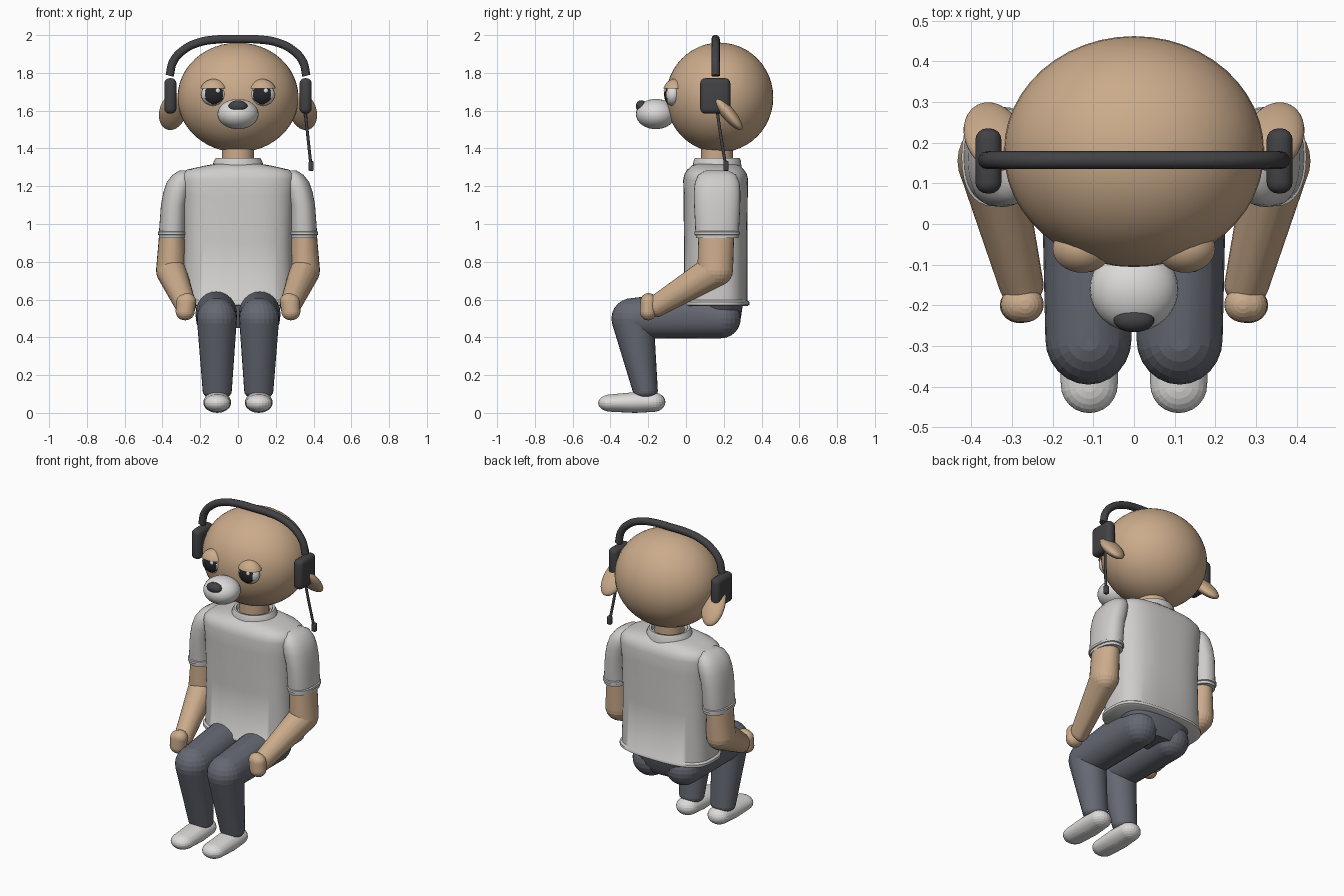
import bpy, bmesh, math
from mathutils import Matrix, Vector

if "Cube" in bpy.data.objects:
    bpy.data.objects.remove(bpy.data.objects["Cube"])


def material(name, rgb):
    m = bpy.data.materials.new(name)
    m.diffuse_color = (*rgb, 1)
    m.use_nodes = True
    m.node_tree.nodes["Principled BSDF"].inputs["Base Color"].default_value = m.diffuse_color
    return m


TAN = material("tan_skin", (0.60, 0.41, 0.26))
SHIRT = material("shirt_grey", (0.62, 0.61, 0.60))
WHITE = material("off_white", (0.72, 0.71, 0.70))
PANTS = material("slate_trousers", (0.13, 0.14, 0.17))
DARK = material("charcoal", (0.055, 0.055, 0.06))
BLACK = material("pupil_black", (0.02, 0.02, 0.022))


def finish(name, bm, *mats, angle=40):
    bmesh.ops.recalc_face_normals(bm, faces=bm.faces)
    me = bpy.data.meshes.new(name)
    bm.to_mesh(me)
    bm.free()
    for m in mats:
        me.materials.append(m)
    me.shade_smooth()
    me.set_sharp_from_angle(angle=math.radians(angle))
    ob = bpy.data.objects.new(name, me)
    bpy.context.collection.objects.link(ob)
    return ob


def add_ball(bm, loc, radii, rot=None, seg=24):
    mat = Matrix.Translation(loc) @ (rot or Matrix()) @ Matrix.Diagonal((*radii, 1))
    return bmesh.ops.create_uvsphere(bm, u_segments=seg, v_segments=seg // 2,
                                     radius=1, matrix=mat)["verts"]


def ball(name, loc, radii, mat, rot=None, seg=32):
    bm = bmesh.new()
    add_ball(bm, loc, radii, rot, seg)
    return finish(name, bm, mat)


def hull(name, balls, mat):
    """Skin stretched over several balls: (centre, radii)."""
    bm = bmesh.new()
    for loc, r in balls:
        add_ball(bm, loc, r if isinstance(r, tuple) else (r, r, r))
    res = bmesh.ops.convex_hull(bm, input=bm.verts)
    junk = {v for v in res["geom_interior"] if isinstance(v, bmesh.types.BMVert)}
    bmesh.ops.delete(bm, geom=list(junk), context="VERTS")
    loose = [v for v in bm.verts if not v.link_faces]
    bmesh.ops.delete(bm, geom=loose, context="VERTS")
    return finish(name, bm, mat, angle=60)


def loft(name, rings, mat, power=2.0, n=40, angle=50):
    """Stack of level rings (x, y, z, half width, half depth)."""
    bm = bmesh.new()
    loops = []
    for x, y, z, hx, hy in rings:
        loop = []
        for i in range(n):
            a = 2 * math.pi * i / n
            c, s = math.cos(a), math.sin(a)
            px = math.copysign(abs(c) ** (2 / power), c) * hx
            py = math.copysign(abs(s) ** (2 / power), s) * hy
            loop.append(bm.verts.new((x + px, y + py, z)))
        loops.append(loop)
    for a, b in zip(loops, loops[1:]):
        for i in range(n):
            j = (i + 1) % n
            bm.faces.new((a[i], a[j], b[j], b[i]))
    bm.faces.new(loops[0])
    bm.faces.new(loops[-1])
    return finish(name, bm, mat, angle=angle)


def rounded_box(name, loc, half, bevel, mat):
    bm = bmesh.new()
    bmesh.ops.create_cube(bm, size=2, matrix=Matrix.Translation(loc) @ Matrix.Diagonal((*half, 1)))
    bmesh.ops.bevel(bm, geom=bm.edges[:], offset=bevel, segments=4, profile=0.5, affect="EDGES")
    return finish(name, bm, mat)


def tube(name, pts, radius, mat):
    cu = bpy.data.curves.new(name, "CURVE")
    cu.dimensions = "3D"
    cu.bevel_depth = radius
    cu.bevel_resolution = 4
    cu.use_fill_caps = True
    sp = cu.splines.new("BEZIER")
    sp.bezier_points.add(len(pts) - 1)
    for p, co in zip(sp.bezier_points, pts):
        p.co = co
        p.handle_left_type = p.handle_right_type = "AUTO"
    cu.materials.append(mat)
    ob = bpy.data.objects.new(name, cu)
    bpy.context.collection.objects.link(ob)


# Head, muzzle, nose, neck
ball("head", (0, 0.178, 1.67), (0.32, 0.284, 0.29), TAN, seg=48)
ball("muzzle", (0, -0.16, 1.582), (0.109, 0.105, 0.08), WHITE)
ball("nose", (0, -0.236, 1.624), (0.05, 0.03, 0.031), DARK)
loft("neck", [(0, 0.165, 1.28, 0.085, 0.085), (0, 0.165, 1.45, 0.085, 0.085)], TAN)

# Shirt body and collar
Y = 0.157
loft("shirt_body", [
    (0, Y, 0.565, 0.295, 0.168), (0, Y, 0.572, 0.306, 0.178), (0, Y, 0.588, 0.306, 0.178),
    (0, Y, 0.597, 0.294, 0.168), (0, Y, 0.9, 0.285, 0.168), (0, Y, 1.15, 0.295, 0.17),
    (0, Y, 1.235, 0.305, 0.172), (0, Y, 1.265, 0.3, 0.165), (0, Y, 1.288, 0.27, 0.15),
    (0, Y, 1.31, 0.17, 0.125), (0, Y, 1.318, 0.12, 0.1)], SHIRT, power=2.9, n=56)
loft("collar", [(0, 0.165, 1.295, 0.14, 0.13), (0, 0.165, 1.335, 0.127, 0.125),
                (0, 0.165, 1.349, 0.118, 0.118), (0, 0.165, 1.347, 0.105, 0.105),
                (0, 0.165, 1.325, 0.096, 0.096)], SHIRT)

# Hips under the shirt
loft("hips", [(0, 0.18, 0.45, 0.12, 0.08), (0, 0.18, 0.5, 0.19, 0.11),
              (0, 0.18, 0.6, 0.235, 0.125)], PANTS, power=2.5)

for s, side in ((-1, "left"), (1, "right")):
    # Eye: white ball with a dark disc chosen by distance from its centre
    ex, ez = s * 0.127, 1.685
    bm = bmesh.new()
    add_ball(bm, (ex, -0.07, ez), (0.068, 0.06, 0.046), Matrix.Rotation(math.pi / 2, 4, "X"), 48)
    for v in bm.verts:
        v.co.y = -0.07 + (v.co.y + 0.07)
    for f in bm.faces:
        c = f.calc_center_median()
        if c.y < -0.07 and math.hypot(c.x - ex, c.z - ez) < 0.05:
            f.material_index = 1
    finish(side + "_eye", bm, WHITE, BLACK)
    ball(side + "_eye_glint", (ex + 0.02, -0.110, ez + 0.02), (0.013, 0.008, 0.013), WHITE, seg=16)

    # Drooping eyelid: upper slice of a larger ball
    bm = bmesh.new()
    add_ball(bm, (ex, -0.06, 1.69), (0.078, 0.064, 0.078), seg=32)
    cut = bmesh.ops.bisect_plane(bm, geom=bm.verts[:] + bm.edges[:] + bm.faces[:],
                                 plane_co=(ex, 0, 1.717), plane_no=(0, 0, -1), clear_outer=True)
    edges = [e for e in cut["geom_cut"] if isinstance(e, bmesh.types.BMEdge)]
    bmesh.ops.edgeloop_fill(bm, edges=edges)
    finish(side + "_eyelid", bm, TAN)

    # Floppy ear, swept back and down
    rot = Matrix.Rotation(math.radians(40), 4, "X") @ Matrix.Rotation(s * math.radians(-10), 4, "Y")
    ball(side + "_ear", (s * 0.345, 0.215, 1.595), (0.072, 0.036, 0.125), TAN, rot)

    # Headset cup
    rounded_box(side + "_ear_cup", (s * 0.358, 0.155, 1.678), (0.032, 0.08, 0.094), 0.028, DARK)

    # Sleeve and cuff
    loft(side + "_sleeve", [
        (s * 0.347, 0.165, 0.925, 0.072, 0.112), (s * 0.347, 0.165, 0.95, 0.072, 0.115),
        (s * 0.338, 0.165, 1.1, 0.07, 0.122), (s * 0.322, 0.165, 1.17, 0.073, 0.123),
        (s * 0.308, 0.165, 1.22, 0.07, 0.118), (s * 0.295, 0.165, 1.26, 0.052, 0.1),
        (s * 0.285, 0.165, 1.283, 0.025, 0.06)], SHIRT, power=2.3, n=32)
    loft(side + "_cuff", [
        (s * 0.347, 0.165, 0.94, 0.07, 0.112), (s * 0.347, 0.165, 0.944, 0.077, 0.121),
        (s * 0.347, 0.165, 0.958, 0.077, 0.121), (s * 0.347, 0.165, 0.963, 0.07, 0.112)],
        SHIRT, power=2.3, n=32)

    # Arm and hand
    elbow = (s * 0.354, 0.155, 0.755)
    hull(side + "_upper_arm", [((s * 0.348, 0.16, 0.94), (0.07, 0.095, 0.07)),
                               (elbow, (0.08, 0.094, 0.088))], TAN)
    hull(side + "_forearm", [(elbow, (0.08, 0.088, 0.088)),
                             ((s * 0.277, -0.15, 0.57), (0.055, 0.05, 0.062))], TAN)
    hull(side + "_hand", [((s * 0.268, -0.198, 0.59), (0.046, 0.044, 0.044)),
                          ((s * 0.282, -0.198, 0.585), (0.046, 0.044, 0.044)),
                          ((s * 0.28, -0.2, 0.535), (0.05, 0.044, 0.045))], TAN)

    # Leg and shoe
    knee = (s * 0.112, -0.283, 0.5)
    hull(side + "_thigh", [((s * 0.115, 0.185, 0.5), (0.108, 0.105, 0.105)),
                           ((s * 0.115, 0.02, 0.525), (0.11, 0.1, 0.12)),
                           (knee, (0.106, 0.108, 0.108))], PANTS)
    hull(side + "_shin", [(knee, (0.106, 0.112, 0.108)),
                          ((s * 0.11, -0.215, 0.115), (0.077, 0.066, 0.045))], PANTS)
    hull(side + "_shoe", [((s * 0.11, -0.395, 0.052), (0.07, 0.07, 0.046)),
                          ((s * 0.11, -0.27, 0.055), (0.074, 0.07, 0.055)),
                          ((s * 0.11, -0.175, 0.057), (0.068, 0.066, 0.052))], WHITE)

# Headband arc and microphone boom
half = [(0.362, 1.785), (0.343, 1.86), (0.29, 1.92), (0.21, 1.96), (0.11, 1.977)]
arc = [(-x, 0.157, z) for x, z in half] + [(0, 0.157, 1.979)] + [(x, 0.157, z) for x, z in reversed(half)]
tube("headband", arc, 0.022, DARK)
tube("microphone_boom", [(0.355, 0.165, 1.6), (0.37, 0.185, 1.46), (0.386, 0.21, 1.31)], 0.008, DARK)
rounded_box("microphone_tip", (0.387, 0.212, 1.307), (0.014, 0.014, 0.026), 0.008, DARK)
